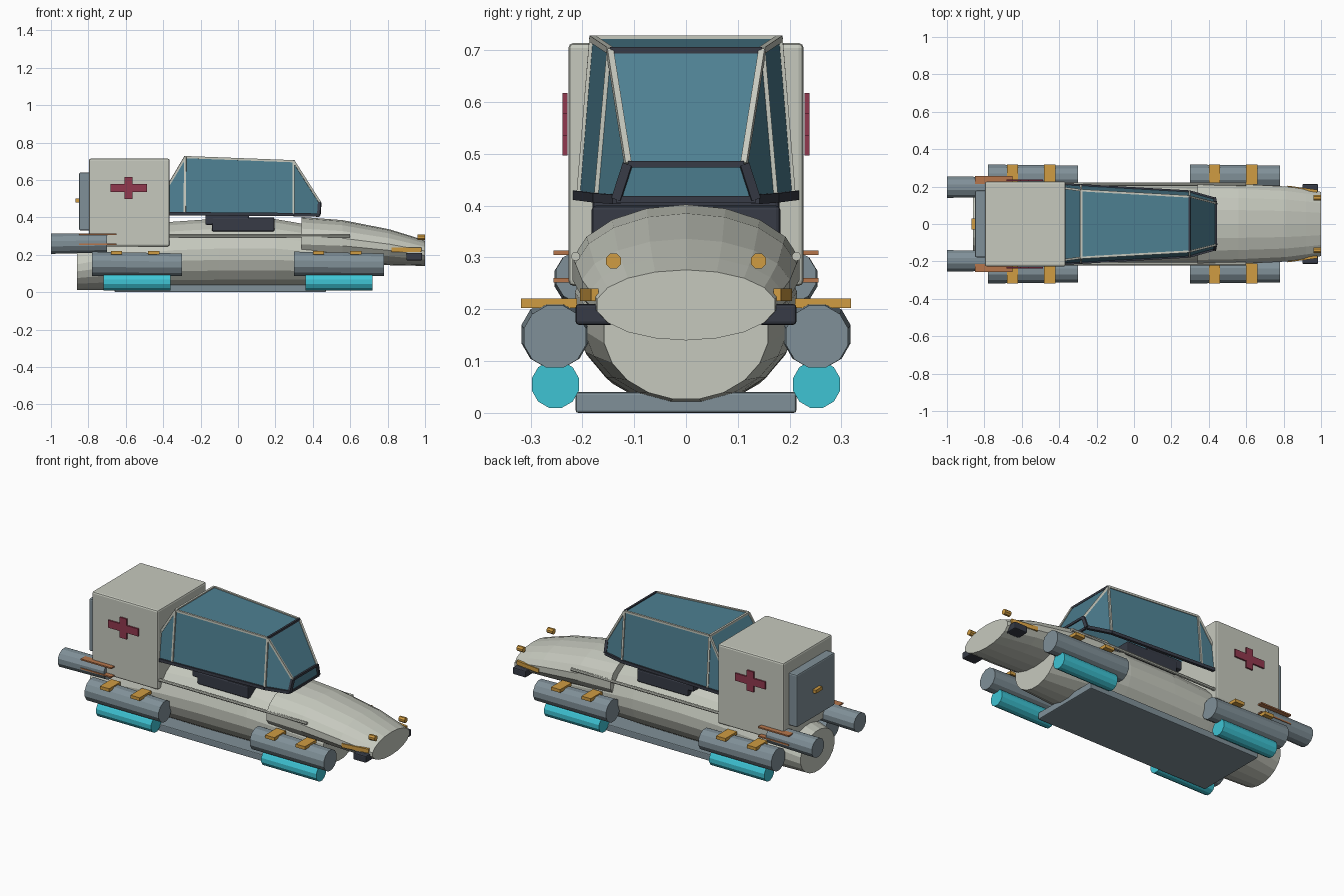
import bpy, bmesh, math
from mathutils import Vector

if "Cube" in bpy.data.objects:
    bpy.data.objects.remove(bpy.data.objects["Cube"])


def material(name, r, g, b):
    m = bpy.data.materials.new(name)
    lin = [((c / 255 + 0.055) / 1.055) ** 2.4 for c in (r, g, b)]
    m.diffuse_color = (*lin, 1)
    m.use_nodes = True
    m.node_tree.nodes["Principled BSDF"].inputs["Base Color"].default_value = m.diffuse_color
    return m


SHELL = material("pale grey", 198, 201, 190)
SLATE = material("slate grey", 128, 144, 152)
DARK = material("charcoal", 55, 59, 70)
AMBER = material("amber", 208, 156, 66)
RED = material("dark red", 145, 56, 78)
COPPER = material("copper", 182, 118, 76)
CYAN = material("cyan", 62, 196, 212)
GLASS = material("teal glass", 78, 128, 146)


def make(name, verts, faces, mat):
    me = bpy.data.meshes.new(name)
    me.from_pydata(verts, [], faces)
    bm = bmesh.new()
    bm.from_mesh(me)
    bmesh.ops.recalc_face_normals(bm, faces=bm.faces)
    bm.to_mesh(me)
    bm.free()
    me.materials.append(mat)
    ob = bpy.data.objects.new(name, me)
    bpy.context.collection.objects.link(ob)
    return ob


def box(name, x, y, z, mat, bevel=0.0):
    """Box from (min, max) ranges."""
    v = [(a, b, c) for a in x for b in y for c in z]
    f = [(0, 1, 3, 2), (4, 6, 7, 5), (0, 4, 5, 1), (2, 3, 7, 6), (0, 2, 6, 4), (1, 5, 7, 3)]
    ob = make(name, v, f, mat)
    if bevel:
        mod = ob.modifiers.new("bevel", 'BEVEL')
        mod.width = bevel
        mod.segments = 2
    return ob


def loft(name, sections, sides, mat, y=0.0, turn=0.0):
    """Closed tube along x; sections are (x, centre z, half width, half height)."""
    v, f = [], []
    for x, cz, hw, hh in sections:
        for i in range(sides):
            a = 2 * math.pi * (i + turn) / sides
            v.append((x, y + hw * math.cos(a), cz + hh * math.sin(a)))
    for k in range(len(sections) - 1):
        for i in range(sides):
            j = (i + 1) % sides
            f.append((k * sides + i, k * sides + j, (k + 1) * sides + j, (k + 1) * sides + i))
    f.append(tuple(range(sides)))
    f.append(tuple(range(len(v) - sides, len(v))))
    return make(name, v, f, mat)


def beam(name, a, b, mat, w=0.012, h=0.012):
    """Rectangular bar between two points."""
    a, b = Vector(a), Vector(b)
    d = (b - a).normalized()
    side = d.cross(Vector((0, 0, 1))).normalized()
    up = side.cross(d)
    v = [p + side * (i * w / 2) + up * (j * h / 2)
         for p in (a, b) for i, j in ((-1, -1), (1, -1), (1, 1), (-1, 1))]
    f = [(0, 1, 2, 3), (4, 5, 6, 7)] + [(i, (i + 1) % 4, (i + 1) % 4 + 4, i + 4) for i in range(4)]
    return make(name, v, f, mat)


# Hull, nose and belly plate
loft("hull", [(-0.86, 0.13, 0.16, 0.12), (-0.62, 0.168, 0.20, 0.158), (-0.36, 0.195, 0.215, 0.183),
              (-0.1, 0.203, 0.217, 0.193), (0.2, 0.203, 0.217, 0.19), (0.45, 0.185, 0.20, 0.165),
              (0.67, 0.155, 0.16, 0.13)], 20, SHELL, turn=0.5)
loft("nose", [(0.34, 0.277, 0.222, 0.125), (0.56, 0.268, 0.217, 0.117), (0.81, 0.24, 0.204, 0.096),
              (0.92, 0.222, 0.188, 0.08), (1.0, 0.208, 0.174, 0.068)], 18, SHELL, turn=0.5)
box("belly_plate", (-0.66, 0.47), (-0.213, 0.213), (0, 0.04), SLATE, 0.005)

# Rear cargo module with door and handle
box("cargo_module", (-0.797, -0.365), (-0.227, 0.227), (0.245, 0.714), SHELL, 0.01)
box("rear_door", (-0.85, -0.79), (-0.178, 0.178), (0.33, 0.64), SLATE, 0.008)
box("door_handle", (-0.87, -0.845), (-0.03, 0.03), (0.48, 0.5), AMBER)

# Cockpit console block, stepped
box("console_upper", (-0.175, 0.06), (-0.18, 0.18), (0.36, 0.415), DARK, 0.008)
box("console_lower", (-0.14, 0.195), (-0.182, 0.182), (0.325, 0.40), DARK, 0.008)

# Canopy corner points for one side
P = {
    "rear_base": (-0.37, 0.210, 0.42), "rear_mid": (-0.37, 0.192, 0.575),
    "back_base": (-0.285, 0.205, 0.42), "back_top": (-0.282, 0.180, 0.722),
    "fore_base": (0.297, 0.172, 0.415), "fore_top": (0.297, 0.147, 0.70),
    "sill": (0.437, 0.112, 0.48), "front_base": (0.432, 0.134, 0.412),
}


def pt(key, s):
    x, y, z = P[key]
    return (x, s * y, z)


def pane(name, corners):
    return make(name, corners, [tuple(range(len(corners)))], GLASS)


# Panes and bars on both sides
for s, tag in ((-1, "right"), (1, "left")):
    for nm, keys in (("rear_side_pane", ("rear_base", "back_base", "back_top", "rear_mid")),
                     ("side_pane", ("back_base", "fore_base", "fore_top", "back_top")),
                     ("front_side_pane", ("fore_base", "front_base", "sill", "fore_top"))):
        pane(f"{nm}_{tag}", [pt(k, s) for k in keys])
    for a, b in (("rear_mid", "back_top"), ("back_base", "back_top"), ("back_top", "fore_top"),
                 ("fore_base", "fore_top"), ("fore_top", "sill")):
        beam(f"canopy_bar_{tag}", pt(a, s), pt(b, s), SHELL)
    for a, b in (("rear_base", "fore_base"), ("fore_base", "front_base"), ("sill", "front_base")):
        beam(f"canopy_rail_{tag}", pt(a, s), pt(b, s), DARK, 0.016, 0.018)

# Panes and bars across the canopy
for nm, a, b in (("rear_lower_pane", "rear_base", "rear_mid"), ("rear_pane", "rear_mid", "back_top"),
                 ("roof_pane", "back_top", "fore_top"), ("windscreen", "fore_top", "sill"),
                 ("lower_windscreen", "sill", "front_base")):
    pane(nm, [pt(a, -1), pt(a, 1), pt(b, 1), pt(b, -1)])
for key, mat in (("back_top", SHELL), ("fore_top", DARK), ("sill", DARK), ("front_base", DARK)):
    beam("canopy_cross_bar", pt(key, -1), pt(key, 1), mat, 0.012, 0.013)

# Everything repeated left and right
for s, tag in ((-1, "right"), (1, "left")):
    def span(a, b):
        return tuple(sorted((s * a, s * b)))

    # Lift pods with glowing tubes and clamps
    for x0, end in ((0.30, "front"), (-0.78, "rear")):
        loft(f"{end}_pod_{tag}", [(x0, 0.152, 0.067, 0.067), (x0 + 0.48, 0.147, 0.062, 0.062)],
             12, SLATE, s * 0.253, 0.5)
        g = x0 + 0.06
        loft(f"{end}_glow_tube_{tag}", [(g, 0.055, 0.047, 0.047), (g + 0.36, 0.055, 0.047, 0.047)],
             12, CYAN, s * 0.252, 0.5)
        for c in (x0 + 0.13, x0 + 0.33):
            box(f"{end}_clamp_{tag}", (c - 0.03, c + 0.03), span(0.21, 0.318), (0.202, 0.221), AMBER)

    # Rear engine and its fins
    loft(f"engine_{tag}", [(-1.0, 0.259, 0.059, 0.056), (-0.70, 0.263, 0.056, 0.053)],
         12, SLATE, s * 0.197, 0.5)
    for z in (0.256, 0.309):
        box(f"engine_fin_{tag}", (-0.85, -0.65), span(0.19, 0.256), (z - 0.004, z + 0.004), COPPER)

    # Side rail
    loft(f"side_rail_{tag}", [(-0.5, 0.302, 0.009, 0.009), (0.6, 0.302, 0.009, 0.009)],
         8, SHELL, s * 0.213)

    # Cross on the cargo module, one outline
    w, h, t = 0.098, 0.06, 0.022
    quarter = [(w, t), (t, t), (t, h)]
    out = (quarter + [(-x, z) for x, z in reversed(quarter)]
           + [(-x, -z) for x, z in quarter] + [(x, -z) for x, z in reversed(quarter)])
    v = [(x - 0.585, s * y, z + 0.557) for y in (0.229, 0.238) for x, z in out]
    n = len(out)
    f = [tuple(range(n)), tuple(range(n, 2 * n))]
    f += [(i, (i + 1) % n, (i + 1) % n + n, i + n) for i in range(n)]
    make(f"cross_{tag}", v, f, RED)

    # Nose lamp, thruster and side stripe
    loft(f"nose_lamp_{tag}", [(0.96, 0.293, 0.016, 0.016), (1.0, 0.293, 0.016, 0.016)],
         8, AMBER, s * 0.14, 0.5)
    box(f"nose_thruster_{tag}", (0.9, 0.985), span(0.14, 0.213), (0.17, 0.21), DARK, 0.006)
    beam(f"nose_stripe_{tag}", (0.82, s * 0.198, 0.228), (0.98, s * 0.176, 0.228), AMBER, 0.014, 0.024)
